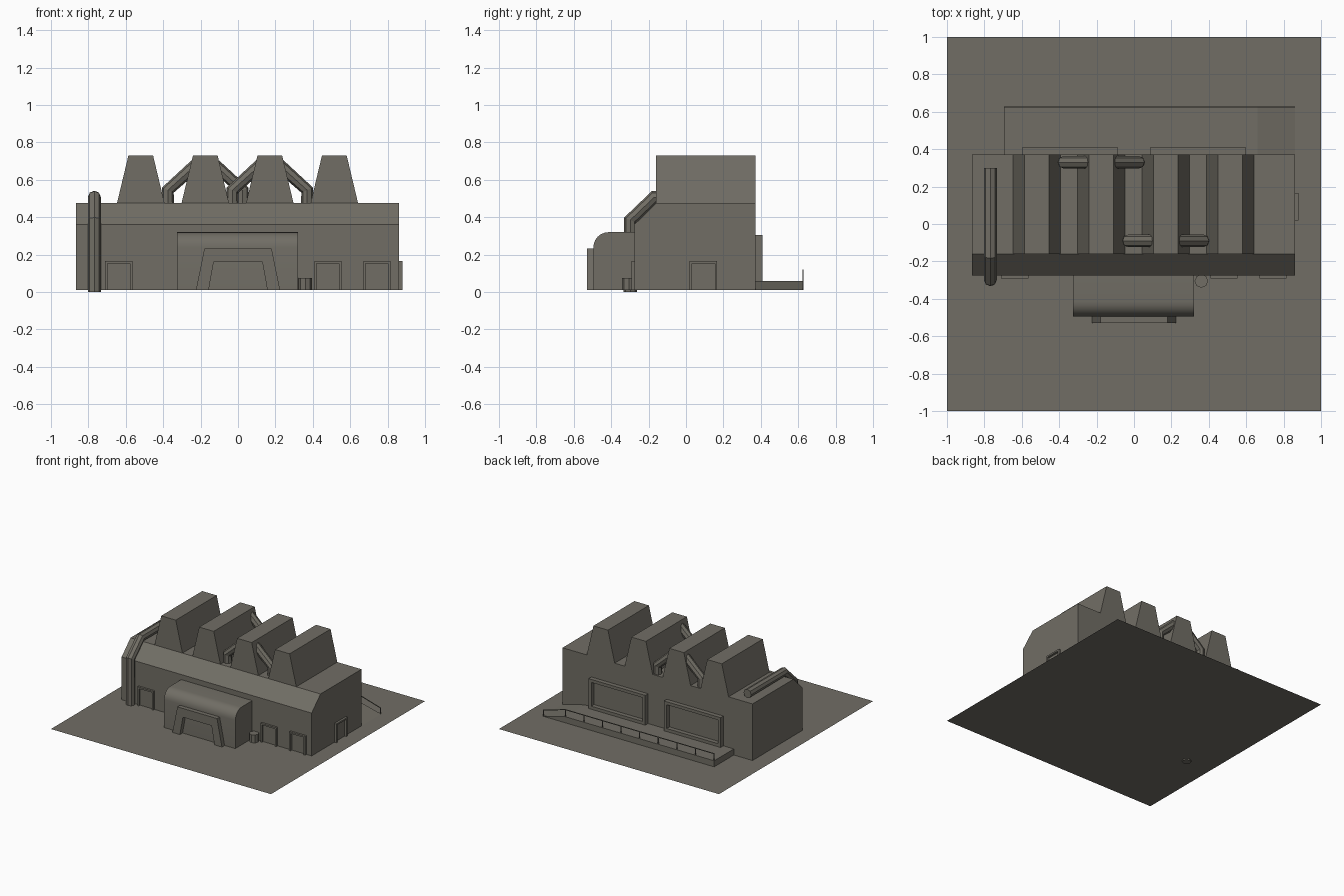
import bpy, bmesh, math
from mathutils import Vector

if "Cube" in bpy.data.objects:
    bpy.data.objects.remove(bpy.data.objects["Cube"])

G = 0.01  # ground level

grey = bpy.data.materials.new("concrete_grey")
grey.diffuse_color = (0.165, 0.155, 0.13, 1)
grey.use_nodes = True
grey.node_tree.nodes["Principled BSDF"].inputs["Base Color"].default_value = grey.diffuse_color


def prism(name, pts, axis, a, b):
    """Extrude a 2D profile along x (pts are y,z) or y (pts are x,z)."""
    place = (lambda p, t: (t, p[0], p[1])) if axis == 'x' else (lambda p, t: (p[0], t, p[1]))
    bm = bmesh.new()
    face = bm.faces.new([bm.verts.new(place(p, a)) for p in pts])
    ext = bmesh.ops.extrude_face_region(bm, geom=[face])
    move = Vector(place((0, 0), b - a))
    bmesh.ops.translate(bm, vec=move, verts=[v for v in ext["geom"] if isinstance(v, bmesh.types.BMVert)])
    bmesh.ops.recalc_face_normals(bm, faces=bm.faces)
    return finish(name, bm)


def finish(name, bm):
    me = bpy.data.meshes.new(name)
    bm.to_mesh(me)
    bm.free()
    me.materials.append(grey)
    ob = bpy.data.objects.new(name, me)
    bpy.context.collection.objects.link(ob)
    return ob


def box(name, x0, x1, y0, y1, z0, z1):
    return prism(name, [(x0, z0), (x1, z0), (x1, z1), (x0, z1)], 'y', y0, y1)


def pipe(name, pts, r):
    """Eight-sided pipe along a path."""
    cu = bpy.data.curves.new(name, 'CURVE')
    cu.dimensions = '3D'
    cu.bevel_depth = r
    cu.bevel_resolution = 2
    cu.use_fill_caps = True
    sp = cu.splines.new('POLY')
    sp.points.add(len(pts) - 1)
    for p, co in zip(sp.points, pts):
        p.co = (*co, 1)
    sp.use_smooth = False
    cu.materials.append(grey)
    ob = bpy.data.objects.new(name, cu)
    bpy.context.collection.objects.link(ob)
    bpy.ops.object.select_all(action='DESELECT')
    ob.select_set(True)
    bpy.context.view_layer.objects.active = ob
    bpy.ops.object.convert(target='MESH')


def arch(u0, u1, z0, z1, w):
    """Door surround profile, open at the bottom."""
    return [(u0, z0), (u0, z1), (u1, z1), (u1, z0), (u1 - w, z0),
            (u1 - w, z1 - w), (u0 + w, z1 - w), (u0 + w, z0)]


# site plate
bm = bmesh.new()
bm.faces.new([bm.verts.new((x, y, G)) for x, y in ((-1, -1), (1, -1), (1, 1), (-1, 1))])
finish("site_plate", bm)

# main hall with sloped front eave
prism("main_hall", [(-.275, G), (.372, G), (.372, .475), (-.16, .475), (-.275, .362)], 'x', -.865, .862)

# roof ridges
ridges = (-.52, -.175, .17, .515)
for i, c in enumerate(ridges):
    prism(f"roof_ridge_{i + 1}", [(c - .127, .475), (c + .127, .475), (c + .066, .73), (c - .066, .73)],
          'y', -.16, .372)

# roof pipes, a mirrored pair on each middle ridge
for c, y in ((ridges[1], .33), (ridges[2], -.09)):
    for s in (-1, 1):
        pipe("roof_pipe", [(c + s * .2, y, .46), (c + s * .2, y, .545), (c + s * .05, y, .68)], .034)

# large side pipe climbing over the eave, and a short stub at the front
px = -.768
pipe("side_pipe", [(px, .30, .507), (px, -.17, .507), (px, -.298, .385), (px, -.298, 0)], .035)
pipe("front_stub", [(.36, -.305, G), (.36, -.305, .075)], .036)

# entrance block with rounded top front edge
r = .08
arc = [(-.495 + r - r * math.cos(a), .32 - r + r * math.sin(a))
       for a in (math.radians(15 * k) for k in range(7))]
entry = prism("entrance_block", [(-.27, G), (-.495, G)] + arc + [(-.27, .32)], 'x', -.325, .322)
bpy.ops.object.select_all(action='DESELECT')
entry.select_set(True)
bpy.context.view_layer.objects.active = entry
bpy.ops.object.shade_smooth_by_angle(angle=math.radians(30))

# tapered portal surround
prism("entrance_portal", [(-.225, G), (-.18, .232), (.18, .232), (.225, G),
                          (.157, G), (.13, .16), (-.13, .16), (-.157, G)], 'y', -.53, -.49)

# door surrounds, front and right side
for x in (-.71, .408, .67):
    prism("front_door_frame", arch(x, x + .145, G, .165, .013), 'y', -.292, -.27)
prism("side_door_frame", arch(.02, .167, G, .165, .013), 'x', .855, .88)

# loading bays on the back
for x0, x1 in ((-.60, -.085), (.085, .60)):
    prism("bay_frame", arch(x0, x1, .06, .305, .025), 'y', .365, .408)
    box("bay_sill", x0 + .025, x1 - .025, .365, .408, .06, .085)

# loading platform with ramp
prism("loading_platform", [(-.695, G), (.862, G), (.66, .06), (-.695, .06)], 'y', .37, .627)

# thin handrail along the platform edge
t = .003
prism("handrail", [(-.695, .12), (.66, .12), (.862, .062), (.862, .056), (.66, .114), (-.695, .114)],
      'y', .622, .627)
for i in range(9):
    x = -.692 + i * .169
    box("rail_post", x - t, x + t, .622, .627, .055, .118)
box("ramp_end_post", .856, .862, .622, .627, G, .06)
